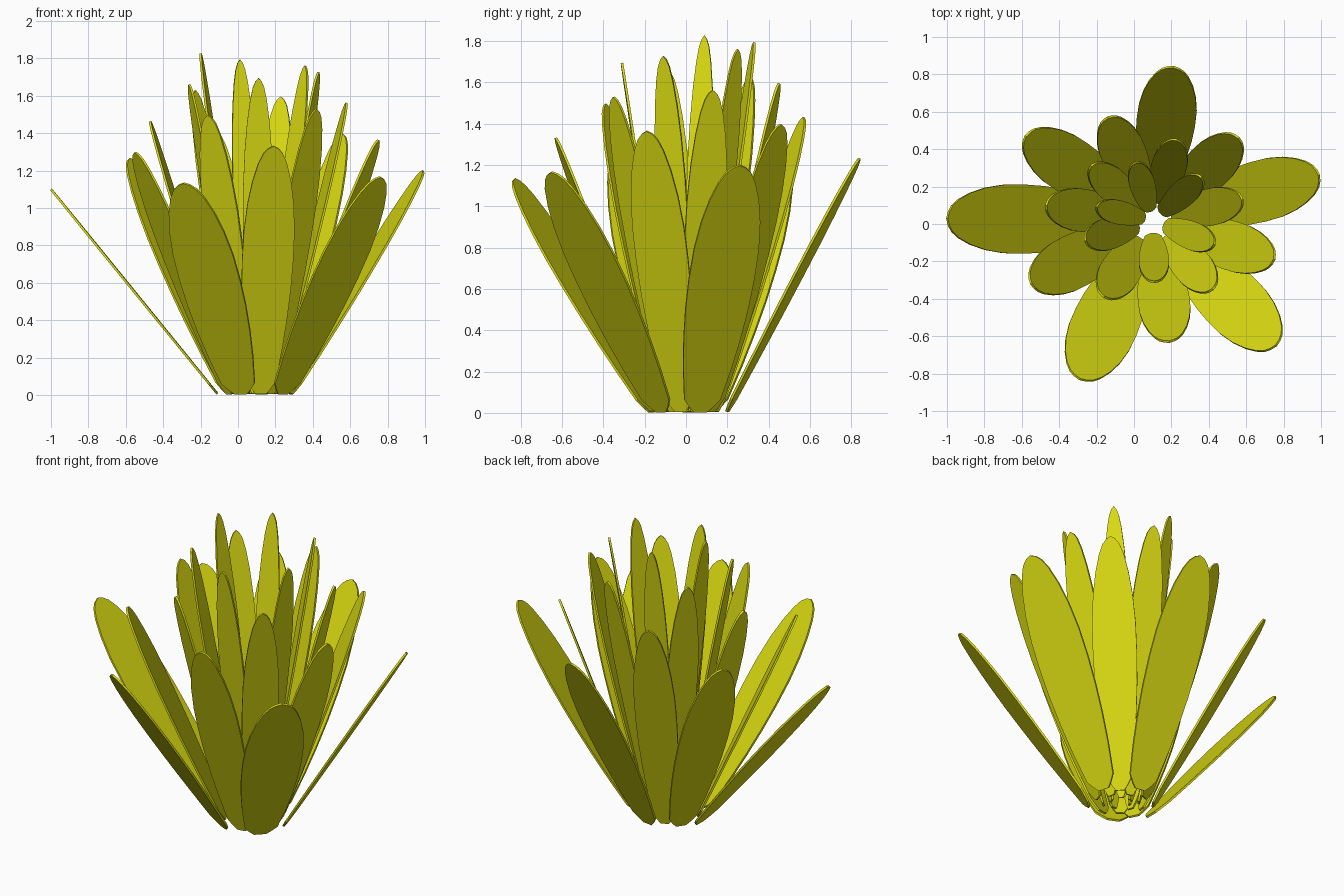
import bpy
import bmesh
from mathutils import Vector

if "Cube" in bpy.data.objects:
    bpy.data.objects.remove(bpy.data.objects["Cube"])

# One colour for the whole plant
mat = bpy.data.materials.new("yellow_green_leaf")
mat.diffuse_color = (0.7, 0.7, 0.006, 1)
mat.use_nodes = True
mat.node_tree.nodes["Principled BSDF"].inputs["Base Color"].default_value = mat.diffuse_color

CENTRE = Vector((0.10, 0.02, 0.006))
THICK = 0.012

# Plan position of each leaf tip, spiralling from the outside inwards
TIPS = [(-1.0, 0.03), (-0.29, -0.83), (0.76, -0.65), (0.99, 0.26), (0.21, 0.84),
        (-0.58, 0.47), (-0.55, -0.32), (0.19, -0.63), (0.75, -0.19), (0.56, 0.46),
        (-0.14, 0.57), (-0.47, 0.10), (-0.16, -0.39), (0.42, -0.35), (0.58, 0.13),
        (0.23, 0.45), (-0.23, 0.31), (-0.26, -0.09), (0.11, -0.31), (0.43, -0.11),
        (0.36, 0.25), (0.01, 0.33), (-0.20, 0.09)]

# Leaf outline: (fraction of length, fraction of half width)
PROFILE = [(0, .2), (.02, .36), (.05, .55), (.18, .74), (.3, .87), (.42, .96),
           (.54, 1), (.66, .99), (.77, .9), (.86, .75), (.93, .56), (.97, .38), (.99, .2)]


def make_leaf(index, base, tip, half_width):
    along = tip - base
    radial = Vector((along.x, along.y, 0)).normalized()
    side = Vector((-radial.y, radial.x, 0))
    normal = along.cross(side).normalized() * THICK / 2
    outline = [base + along * t + side * half_width * w for t, w in PROFILE]
    outline.append(tip)
    outline += [base + along * t - side * half_width * w for t, w in reversed(PROFILE)]

    bm = bmesh.new()
    upper = [bm.verts.new(p + normal) for p in outline]
    lower = [bm.verts.new(p - normal) for p in outline]
    bm.faces.new(upper)
    bm.faces.new(lower[::-1])
    n = len(outline)
    for i in range(n):
        j = (i + 1) % n
        bm.faces.new((upper[i], lower[i], lower[j], upper[j]))
    bmesh.ops.recalc_face_normals(bm, faces=bm.faces)
    mesh = bpy.data.meshes.new(f"leaf_{index:02d}")
    bm.to_mesh(mesh)
    bm.free()
    mesh.materials.append(mat)
    bpy.context.collection.objects.link(bpy.data.objects.new(f"leaf_{index:02d}", mesh))


# Inner leaves are taller, narrower, more upright and rooted nearer the centre
for k, (x, y) in enumerate(TIPS):
    out = Vector((x - CENTRE.x, y - CENTRE.y, 0)).normalized()
    base = CENTRE + out * (0.21 - 0.0075 * k)
    tip = Vector((x, y, 1.10 + 0.033 * k))
    make_leaf(k, base, tip, (0.37 - 0.0145 * k + 0.00016 * k * k) / 2)
